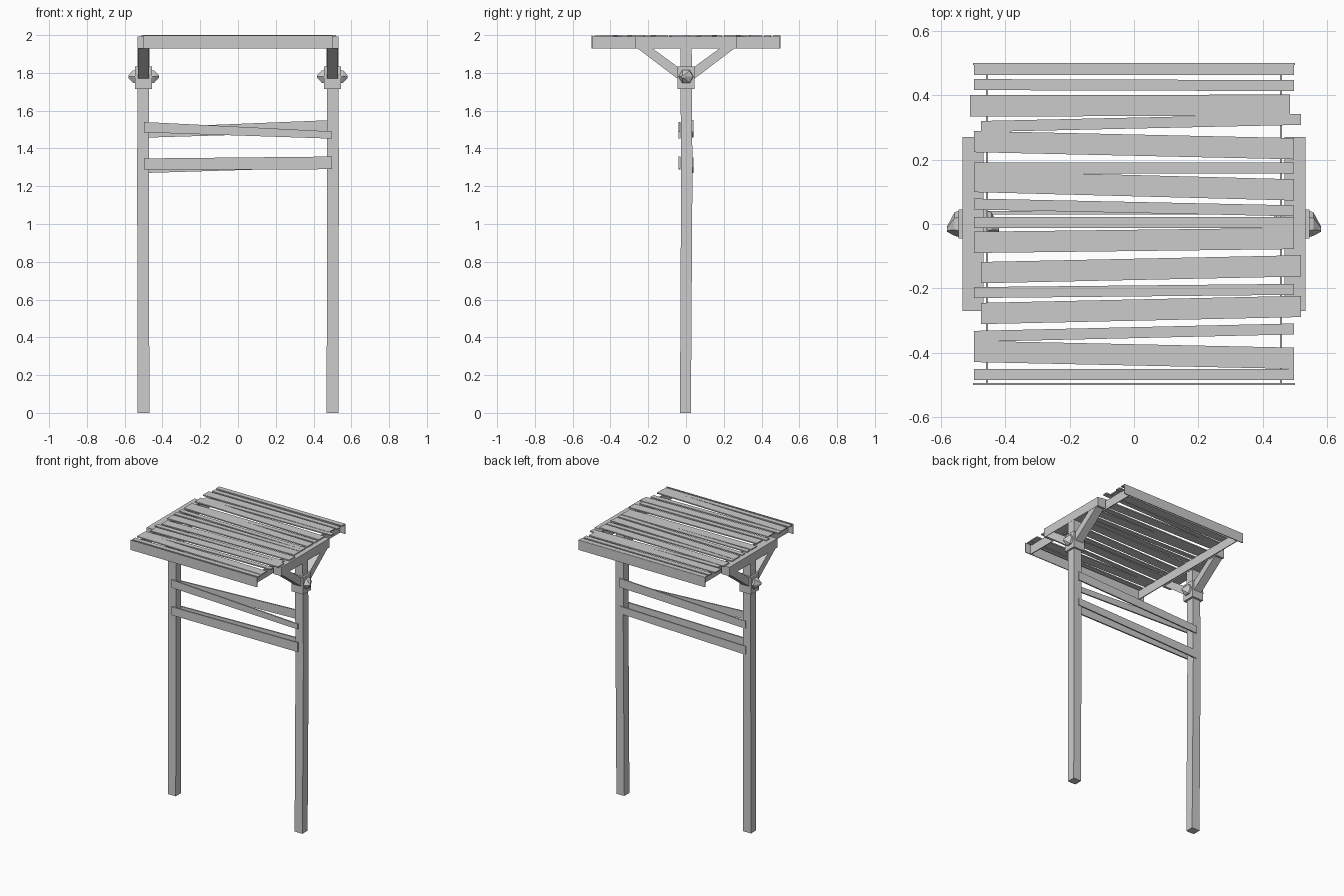
import bpy
import bmesh
import math
from mathutils import Vector

cube = bpy.data.objects.get("Cube")
if cube:
    bpy.data.objects.remove(cube, do_unlink=True)

grey = bpy.data.materials.new("weathered_grey")
grey.use_nodes = True
colour = (0.6, 0.6, 0.6, 1)
grey.diffuse_color = colour
grey.node_tree.nodes["Principled BSDF"].inputs["Base Color"].default_value = colour


def finish(name, bm):
    bmesh.ops.recalc_face_normals(bm, faces=bm.faces[:])
    mesh = bpy.data.meshes.new(name)
    bm.to_mesh(mesh)
    bm.free()
    mesh.materials.append(grey)
    obj = bpy.data.objects.new(name, mesh)
    bpy.context.collection.objects.link(obj)
    return obj


def loft(name, rings):
    """Closed solid through rings of equal point count."""
    bm = bmesh.new()
    loops = [[bm.verts.new(p) for p in ring] for ring in rings]
    n = len(loops[0])
    for a, b in zip(loops, loops[1:]):
        for i in range(n):
            j = (i + 1) % n
            bm.faces.new((a[i], a[j], b[j], b[i]))
    bm.faces.new(loops[0])
    bm.faces.new(loops[-1])
    return finish(name, bm)


def square(x, y, z, hx, hy):
    return [(x + sx * hx, y + sy * hy, z) for sx, sy in ((-1, -1), (1, -1), (1, 1), (-1, 1))]


def box(name, centre, size):
    x, y, z = centre
    hx, hy, hz = (s / 2 for s in size)
    return loft(name, [square(x, y, z - hz, hx, hy), square(x, y, z + hz, hx, hy)])


def bolt(name, base, direction):
    """Six-sided tapered bolt head, its tip leaning forward."""
    rings = []
    for out, drop, radius in ((0, 0, 0.04), (0.012, 0, 0.037), (0.036, -0.016, 0.008)):
        rings.append([(base.x + direction * out,
                       base.y + drop + radius * math.cos(i * math.pi / 3),
                       base.z + radius * math.sin(i * math.pi / 3)) for i in range(6)])
    return loft(name, rings)


# Both supports: post, collar, bolts, top bar and braces
for side, s in (("left", 1), ("right", -1)):
    x = s * 0.5
    loft(side + "_post", [square(x, -0.003, 0, 0.031, 0.029),
                          square(x + s * 0.003, 0.004, 1.25, 0.031, 0.03),
                          square(x, 0, 1.98, 0.031, 0.03)])
    box(side + "_collar", (x, 0, 1.775), (0.09, 0.09, 0.12))
    for place, d in (("outer", s), ("inner", -s)):
        bolt(f"{side}_{place}_bolt", Vector((x + d * 0.045, 0, 1.78)), d)
    box(side + "_top_bar", (x, 0, 1.96), (0.064, 0.54, 0.064))
    for end, f in (("front", -1), ("back", 1)):
        profile = [(0.27, 1.94), (0.24, 1.975), (0, 1.8), (0, 1.735)]
        loft(f"{side}_{end}_brace",
             [[(x + w, f * y, z) for y, z in profile] for w in (-0.03, 0.03)])
    # Thin edge board under the slats
    box(side + "_edge_board", (s * 0.456, 0, 1.96), (0.006, 0.996, 0.064))

# Front and back fascia boards
for end, f in (("front", -1), ("back", 1)):
    box(end + "_fascia", (0, f * 0.497, 1.964), (1, 0.006, 0.07))

# Roof slats: shift in x, centre y at each end, width
WIDE, SLIM = 0.066, 0.034
slats = [
    (0, 0.48, 0.48, SLIM), (0, 0.433, 0.43, SLIM), (-0.013, 0.367, 0.369, WIDE),
    (0.022, 0.303, 0.325, SLIM), (0, 0.256, 0.234, WIDE), (0, 0.174, 0.174, SLIM),
    (0, 0.132, 0.106, WIDE), (0, 0.062, 0.041, SLIM), (0, 0.004, 0.004, SLIM),
    (0, -0.057, -0.045, WIDE), (0.022, -0.151, -0.13, WIDE), (0, -0.213, -0.203, SLIM),
    (0.022, -0.278, -0.256, WIDE), (0, -0.349, -0.326, SLIM),
    (0, -0.396, -0.417, WIDE), (0, -0.467, -0.467, SLIM),
]
for i, (shift, ya, yb, width) in enumerate(slats):
    h = width / 2
    top = 2 - 0.002 * (i % 2)
    outline = [(shift - 0.497, ya - h), (shift + 0.497, yb - h),
               (shift + 0.497, yb + h), (shift - 0.497, ya + h)]
    loft(f"roof_slat_{i + 1}", [[(x, y, z) for x, y in outline] for z in (top - 0.008, top)])

# Cross boards nailed to the posts: y, then bottom and top at each end
rails = {
    "upper_front_rail": (-0.035, 1.485, 1.54, 1.452, 1.49),
    "upper_back_rail": (0.035, 1.457, 1.51, 1.487, 1.55),
    "lower_front_rail": (-0.034, 1.288, 1.347, 1.29, 1.357),
    "lower_back_rail": (0.034, 1.27, 1.33, 1.3, 1.352),
}
for name, (y, a, b, c, d) in rails.items():
    outline = [(-0.497, a), (0.497, c), (0.497, d), (-0.497, b)]
    loft(name, [[(x, y + t, z) for x, z in outline] for t in (-0.005, 0.005)])
